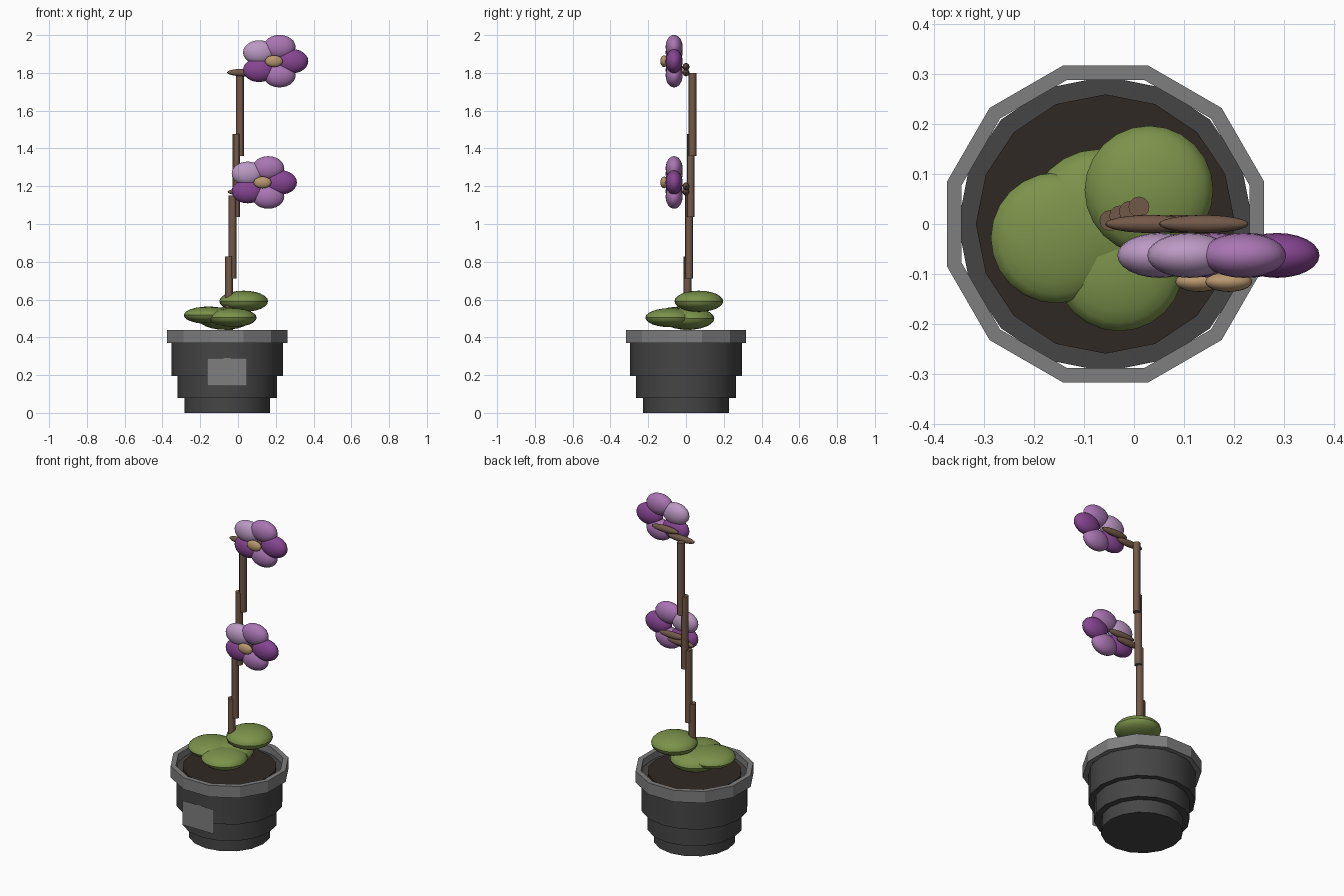
import bpy
from math import cos, sin, pi, radians

if "Cube" in bpy.data.objects:
    bpy.data.objects.remove(bpy.data.objects["Cube"])

CX = -0.057  # pot axis


def material(name, rgb):
    m = bpy.data.materials.new(name)
    m.diffuse_color = (*rgb, 1)
    m.use_nodes = True
    m.node_tree.nodes["Principled BSDF"].inputs["Base Color"].default_value = m.diffuse_color
    return m


CHAR = material("charcoal", (0.06, 0.06, 0.06))
SOIL = material("soil", (0.03, 0.022, 0.017))
LEAF = material("leaf_green", (0.2, 0.29, 0.07))
STEM = material("stem_brown", (0.17, 0.1, 0.065))
CORE = material("flower_core", (0.48, 0.31, 0.16))
PETALS = [material("petal_dark", (0.24, 0.06, 0.29)),
          material("petal_mid", (0.4, 0.18, 0.45)),
          material("petal_pale", (0.5, 0.32, 0.55))]
GREY = material("rim_grey", (0.21, 0.21, 0.21))


def finish(name, mat):
    ob = bpy.context.object
    ob.name = name
    ob.data.materials.append(mat)
    bpy.ops.object.shade_smooth_by_angle(angle=radians(30))
    return ob


def cylinder(name, x, y, r, z0, z1, mat, sides=16):
    bpy.ops.mesh.primitive_cylinder_add(vertices=sides, radius=r, depth=z1 - z0,
                                        location=(x, y, (z0 + z1) / 2))
    return finish(name, mat)


def ellipsoid(name, loc, half, mat):
    bpy.ops.mesh.primitive_uv_sphere_add(segments=24, ring_count=12, location=loc)
    bpy.context.object.scale = half
    bpy.ops.object.transform_apply(location=False, rotation=False, scale=True)
    return finish(name, mat)


# stepped pot and soil
for i, (r, z0, z1) in enumerate([(0.227, 0, 0.08), (0.264, 0.08, 0.195), (0.296, 0.195, 0.40)]):
    cylinder(f"pot_tier_{i + 1}", CX, 0, r, z0, z1, CHAR)
cylinder("soil", CX, 0, 0.26, 0.38, 0.415, SOIL)

# twelve-sided rim ring, square in section
N = 12
verts, faces = [], []
for i in range(N):
    a = (i + 0.5) * 2 * pi / N
    for r, z in [(0.329, 0.37), (0.329, 0.44), (0.299, 0.44), (0.299, 0.37)]:
        verts.append((CX + r * cos(a), r * sin(a), z))
    for k in range(4):
        j, m = (i + 1) % N, (k + 1) % 4
        faces.append((i * 4 + k, j * 4 + k, j * 4 + m, i * 4 + m))
mesh = bpy.data.meshes.new("pot_rim")
mesh.from_pydata(verts, [], faces)
mesh.materials.append(GREY)
bpy.context.collection.objects.link(bpy.data.objects.new("pot_rim", mesh))

# blank label on the front
bpy.ops.mesh.primitive_plane_add(size=1, location=(-0.058, -0.3, 0.217), rotation=(pi / 2, 0, 0))
bpy.context.object.scale = (0.212, 0.148, 1)
finish("label", GREY)

# leaves
for i, (loc, half) in enumerate([((0.03, 0.068, 0.591), (0.129, 0.129, 0.056)),
                                 ((-0.156, -0.028, 0.517), (0.131, 0.131, 0.046)),
                                 ((-0.03, -0.087, 0.504), (0.129, 0.128, 0.05)),
                                 ((-0.07, 0.01, 0.5), (0.14, 0.14, 0.06))]):
    ellipsoid(f"leaf_{i + 1}", loc, half, LEAF)

# overlapping stem segments
for i in range(4):
    top = 0.828 + 0.324 * i
    cylinder(f"stem_{i + 1}", -0.048 + 0.0193 * i, 0.007 + 0.009 * i, 0.021,
             top - 0.44, top, STEM, 12)


# flower: five petals round a core, held by two twigs
def flower(tag, x, z, twigs):
    for i in range(5):
        a = i * 2 * pi / 5
        ellipsoid(f"{tag}_petal_{i + 1}", (x + 0.097 * cos(a), -0.063, z + 0.079 * sin(a)),
                  (0.085, 0.045, 0.064), PETALS[i % 3])
    ellipsoid(f"{tag}_core", (x, -0.116, z), (0.047, 0.02, 0.031), CORE)
    for i, (tx, tz) in enumerate(twigs):
        ellipsoid(f"{tag}_twig_{i + 1}", (tx, 0, tz), (0.09, 0.018, 0.02), STEM)


flower("upper", 0.19, 1.862, [(0.032, 1.802), (0.14, 1.832)])
flower("lower", 0.13, 1.22, [(0.035, 1.17), (0.09, 1.2)])
